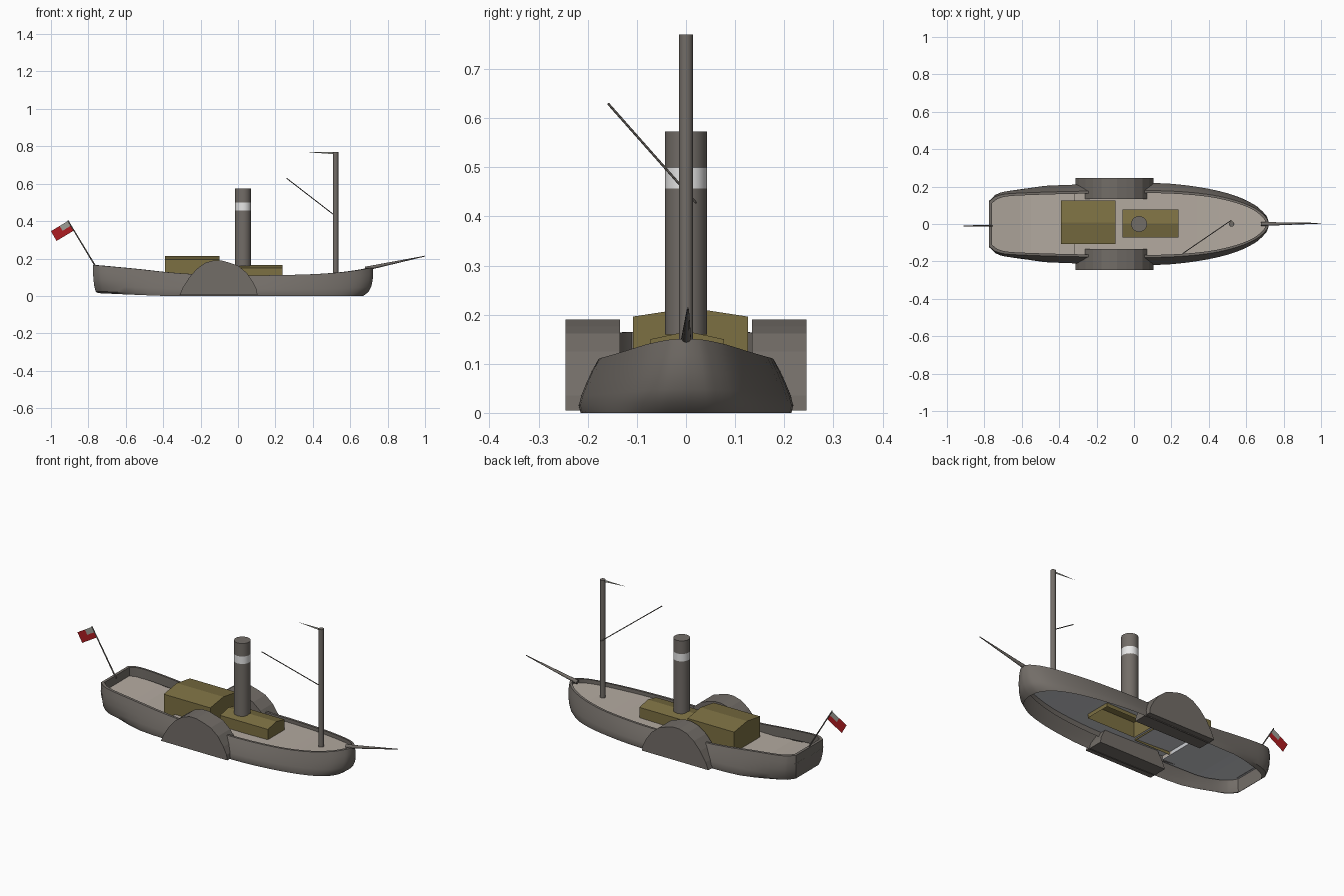
import bpy, bmesh, math
from mathutils import Vector

if "Cube" in bpy.data.objects:
    bpy.data.objects.remove(bpy.data.objects["Cube"])


def material(name, rgb):
    m = bpy.data.materials.new(name)
    m.diffuse_color = (*rgb, 1)
    m.use_nodes = True
    m.node_tree.nodes["Principled BSDF"].inputs["Base Color"].default_value = m.diffuse_color
    return m


GREY = material("hull grey", (0.170, 0.153, 0.137))
DECK = material("deck beige", (0.45, 0.40, 0.35))
UNDER = material("deck underside grey", (0.62, 0.63, 0.66))
OLIVE = material("cabin olive", (0.20, 0.16, 0.055))
WHITE = material("band white", (0.84, 0.84, 0.84))
RED = material("flag red", (0.42, 0.012, 0.015))
PALE = material("flag pale grey", (0.34, 0.34, 0.30))


def make(name, verts, faces, mats, smooth=None, fix=True):
    me = bpy.data.meshes.new(name)
    me.from_pydata([tuple(v) for v in verts], [], faces)
    if fix:
        bm = bmesh.new()
        bm.from_mesh(me)
        bmesh.ops.remove_doubles(bm, verts=bm.verts, dist=1e-5)
        bmesh.ops.recalc_face_normals(bm, faces=bm.faces)
        bm.to_mesh(me)
        bm.free()
    for m in mats:
        me.materials.append(m)
    ob = bpy.data.objects.new(name, me)
    bpy.context.collection.objects.link(ob)
    if smooth:
        bpy.ops.object.select_all(action='DESELECT')
        bpy.context.view_layer.objects.active = ob
        ob.select_set(True)
        bpy.ops.object.shade_smooth_by_angle(angle=math.radians(smooth))
    return ob


def prism(name, profile, axis, lo, hi, mat, bottom=True):
    """Extrude a profile (a, z) along x or y; optionally leave the last side open."""
    n = len(profile)
    verts = [(d, a, z) if axis == "x" else (a, d, z) for d in (lo, hi) for a, z in profile]
    faces = [tuple(range(n)), tuple(range(n, 2 * n))]
    faces += [(i, (i + 1) % n, n + (i + 1) % n, n + i) for i in range(n if bottom else n - 1)]
    return make(name, verts, faces, [mat])


def spar(name, path, mat, sides=12):
    """Round tapered pole through (point, radius) pairs."""
    d = (Vector(path[-1][0]) - Vector(path[0][0])).normalized()
    u = d.cross(Vector((0, 1, 0))).normalized()
    w = d.cross(u)
    verts, faces = [], []
    for p, r in path:
        for k in range(sides):
            a = 2 * math.pi * k / sides
            verts.append(Vector(p) + r * (math.cos(a) * u + math.sin(a) * w))
    for j in range(len(path) - 1):
        for k in range(sides):
            q = (k + 1) % sides
            faces.append((j * sides + k, j * sides + q, (j + 1) * sides + q, (j + 1) * sides + k))
    faces += [tuple(range(sides)), tuple(range(len(verts) - sides, len(verts)))]
    return make(name, verts, faces, [mat], 40)


# hull stations: x, half width at rail, half width low down, rail height
BASE = [(-0.775, 0.120, 0.125, 0.165), (-0.745, 0.145, 0.165, 0.163), (-0.69, 0.160, 0.186, 0.158),
        (-0.55, 0.168, 0.200, 0.145), (-0.30, 0.175, 0.211, 0.120), (0.0, 0.178, 0.218, 0.110),
        (0.20, 0.176, 0.215, 0.111), (0.40, 0.158, 0.188, 0.116), (0.55, 0.124, 0.149, 0.126),
        (0.65, 0.082, 0.105, 0.139), (0.70, 0.041, 0.061, 0.148), (0.715, 0.018, 0.032, 0.150),
        (0.72, 0.0, 0.0, 0.151)]


def catmull(pts, sub):
    out = []
    for i in range(len(pts) - 1):
        p0, p1, p2, p3 = (pts[max(0, min(len(pts) - 1, i + k))] for k in (-1, 0, 1, 2))
        for s in range(sub):
            t = s / sub
            out.append(tuple(0.5 * (2 * b + (c - a) * t + (2 * a - 5 * b + 4 * c - d) * t * t
                             + (3 * b - a - 3 * c + d) * t ** 3)
                             for a, b, c, d in zip(p0, p1, p2, p3)))
    return out + [pts[-1]]


# straight chamfer at the stern, smooth curve from there forward
ST = [BASE[0]] + catmull(BASE[1:], 3)


def ring(fn):
    """Closed loop round the ship: starboard side to the bow, then mirrored back."""
    half = [fn(*s) for s in ST]
    return half + [(x, -y, z) for x, y, z in reversed(half[:-1])]


def level(width, drop, rake, tuck):
    def fn(x, top, low, h):
        bow = max(0.0, (x - 0.45) / 0.27) ** 2
        stern = max(0.0, (-0.5 - x) / 0.275)
        z = h * (1 - drop)
        if x < -0.4:                       # bottom edge lifts a little aft
            z = max(z, 0.015 * (-0.4 - x) / 0.375)
        y = (top + (low - top) * width) * (1 - tuck * stern)
        return (x - rake * bow + tuck * 0.08 * stern ** 2, y, z)
    return fn


rings = [ring(lambda x, t, l, h: (x * 0.98, t * 0.925, h - 0.055)),   # inside of bulwark
         ring(lambda x, t, l, h: (x * 0.98, t * 0.925, h))]           # rail inner edge
rings += [ring(level(*p)) for p in ((0, 0, 0, 0), (0.33, 0.22, -0.002, 0), (0.62, 0.45, 0.0, 0.02),
                                    (0.87, 0.68, 0.008, 0.08), (1.0, 0.86, 0.022, 0.18),
                                    (0.9, 1.0, 0.05, 0.32))]
n = len(rings[0])
make("hull", [p for r in rings for p in r],
     [(j * n + i, j * n + (i + 1) % n, (j + 1) * n + (i + 1) % n, (j + 1) * n + i)
      for j in range(len(rings) - 1) for i in range(n)], [GREY], 35)

# deck: follows the rail forward, lower aft of a step, rising at the stern
STEP, X0, X1, Y0, Y1 = -0.32, -0.062, 0.238, -0.072, 0.077   # step, forward cabin footprint


def at(x):
    """Deck half width and height, interpolated between the stations."""
    a, b = next((a, b) for a, b in zip(ST, ST[1:]) if a[0] <= x <= b[0])
    t = (x - a[0]) / (b[0] - a[0])
    return x, a[1] + (b[1] - a[1]) * t + 0.004, a[3] + (b[3] - a[3]) * t - 0.02


rows = [(x, t + 0.004, 0.08 + max(0, (-0.58 - x) / 0.195) * 0.04) for x, t, l, h in ST if x < STEP]
rows += [(STEP, 0.178, 0.08), (STEP, 0.178, 0.10)]
rows += sorted([at(x) for x, *_ in ST if STEP < x < 0.717] + [at(X0), at(X1)])


def deck_layer(name, drop, mat):
    """Three strips side by side, leaving a hatch under the forward cabin."""
    verts, faces = [], []
    for x, w, z in rows:
        verts += [(x, y, z - drop) for y in (-w, max(-w, Y0), min(w, Y1), w)]
    for i in range(len(rows) - 1):
        for k in range(3):
            if k == 1 and X0 - 1e-6 <= rows[i][0] < X1 - 1e-6:
                continue
            a = 4 * i + k
            faces.append((a, a + 4, a + 5, a + 1))
    make(name, verts, faces, [mat], fix=False)


deck_layer("deck", 0, DECK)
deck_layer("deck_underside", 0.005, UNDER)

# paddle boxes on both sides
ARCH = [(-0.312, 0.005), (-0.295, 0.045), (-0.26, 0.10), (-0.22, 0.145), (-0.175, 0.177), (-0.13, 0.19),
        (-0.09, 0.19), (-0.04, 0.176), (0.0, 0.162), (0.045, 0.125), (0.08, 0.075), (0.10, 0.035),
        (0.104, 0.005)]
for side, s in (("right", -1), ("left", 1)):
    prism("paddle_box_" + side, ARCH, "y", s * 0.134, s * 0.245, GREY)


# cabins with shallow ridged roofs, open underneath
def cabin(name, x0, x1, y0, y1, base, eave, ridge):
    prism(name, [(y0, base), (y0, eave), ((y0 + y1) / 2, ridge), (y1, eave), (y1, base)],
          "x", x0, x1, OLIVE, bottom=False)


cabin("aft_cabin", -0.39, -0.098, -0.108, 0.126, 0.078, 0.196, 0.214)
cabin("forward_cabin", X0, X1, Y0, Y1, 0.065, 0.150, 0.166)

# funnel with a white band, coloured by height
funnel = spar("funnel", [((0.027, 0, z), 0.0428) for z in (0.16, 0.457, 0.499, 0.573)], GREY, 20)
funnel.data.materials.append(WHITE)
for f in funnel.data.polygons:
    if 0.457 < f.center.z < 0.499:
        f.material_index = 1

# mast, gaff, bowsprit and flagstaff
spar("mast", [((0.522, 0, 0.095), 0.0145), ((0.522, 0, 0.77), 0.0142)], GREY, 12)
spar("gaff", [((0.52, 0.02, 0.428), 0.0025), ((0.26, -0.158, 0.629), 0.0025)], GREY, 8)
spar("bowsprit", [((0.68, 0, 0.145), 0.011), ((1.0, 0.004, 0.213), 0.002)], GREY, 10)
spar("flagstaff", [((-0.757, -0.01, 0.15), 0.004), ((-0.91, -0.01, 0.404), 0.003)], GREY, 8)

# pennant at the masthead
make("pennant", [(0.51, 0, 0.77), (0.375, 0, 0.768), (0.51, 0, 0.758)], [(0, 1, 2)], [PALE], fix=False)

# flag: 2 x 2 cells, the upper one beside the staff is pale
o, along, down = Vector((-0.907, -0.01, 0.402)), Vector((-0.093, 0, -0.056)), Vector((0.03, 0, -0.052))
verts = [o + along * (i / 2) + down * (j / 2) for j in range(3) for i in range(3)]
flag = make("flag", verts, [(j * 3 + i, j * 3 + i + 1, j * 3 + i + 4, j * 3 + i + 3)
                            for j in range(2) for i in range(2)], [RED, PALE], fix=False)
flag.data.polygons[0].material_index = 1
